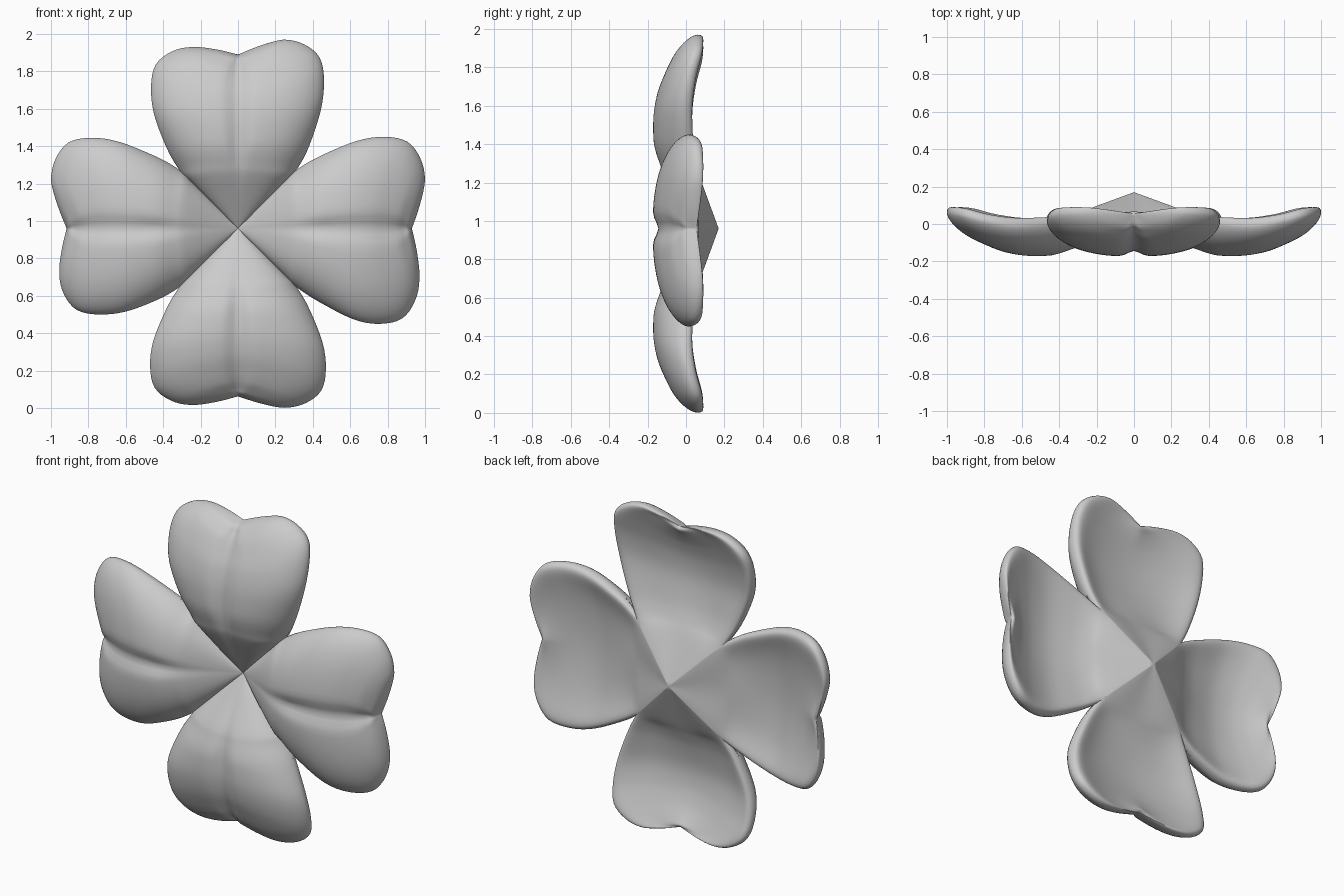
import bpy, bmesh, math

if "Cube" in bpy.data.objects:
    bpy.data.objects.remove(bpy.data.objects["Cube"])

CENTRE_Z = 0.96
# Stations along half a leaf: outline (along, across), midline along,
# midline front y, midline back y, edge front y, edge back y, rim roll
STATIONS = [
    (0.00, 0.00, 0.00, 0.05, 0.17, 0.05, 0.17, 0.00),
    (0.13, 0.13, 0.14, -0.03, 0.112, 0.012, 0.122, 0.00),
    (0.26, 0.265, 0.28, -0.105, 0.053, -0.005, 0.072, 0.00),
    (0.33, 0.325, 0.35, -0.127, 0.022, 0.015, 0.025, 0.05),
    (0.44, 0.385, 0.44, -0.141, -0.008, 0.00, 0.00, 0.07),
    (0.62, 0.452, 0.58, -0.142, -0.032, -0.01, -0.01, 0.08),
    (0.77, 0.47, 0.70, -0.12, -0.025, 0.015, 0.015, 0.07),
    (0.89, 0.445, 0.79, -0.083, 0.00, 0.045, 0.045, 0.07),
    (0.96, 0.36, 0.845, -0.053, 0.025, 0.058, 0.058, 0.06),
    (0.985, 0.25, 0.885, -0.025, 0.048, 0.06, 0.06, 0.05),
    (0.965, 0.12, 0.915, 0.00, 0.066, 0.058, 0.058, 0.025),
    (0.93, 0.00, 0.93, 0.055, 0.055, 0.055, 0.055, 0.00),
]
# Leaves: direction, length scale, then (lobe stretch, lobe width) for - and + side
LEAVES = [
    (90, 1.0, (-0.015, 0.465), (0.025, 0.46)),
    (0, 1.0, (0.015, 0.49), (-0.015, 0.51)),
    (180, 0.985, (-0.015, 0.46), (0.03, 0.485)),
    (270, 0.965, (0.008, 0.47), (-0.007, 0.47)),
]
STEPS, ACROSS = 4, 24


def spline_rows():
    """Catmull-Rom through the stations."""
    rows = []
    n = len(STATIONS)
    for i in range(n - 1):
        p = [STATIONS[max(0, min(n - 1, i + k))] for k in (-1, 0, 1, 2)]
        for j in range(STEPS):
            t = j / STEPS
            rows.append(tuple(0.5 * (2 * b + (c - a) * t + (2*a - 5*b + 4*c - d) * t*t
                                     + (3*b - a - 3*c + d) * t**3)
                              for a, b, c, d in zip(*p)))
    rows.append(STATIONS[-1])
    return rows


def ramp(r):
    t = max(0.0, min(1.0, (r - 0.27) / 0.5))
    return t * t * (3 - 2 * t)


def leaf_point(row, s, leaf, front):
    angle, length, minus, plus = leaf
    r, w, m, fm, back_mid, ef, eb, roll = row
    if r < 0.28 and m < 0.5:
        w = r                      # leaves meet on the diagonals
    if ef > eb or m > 0.4:
        ef = eb = (ef + eb) / 2
    roll = max(0, roll)
    stretch, width = plus if s > 0 else minus
    a = abs(s)
    # in-plane position
    k = ramp(r)
    edge_r = r * (1 + (length - 1) * k) + stretch * k * min(1, w / 0.25)
    edge_w = w * (1 + (width / 0.47 - 1) * k)
    mid = m * (1 + (length - 1) * ramp(m))
    along, across = mid + (edge_r - mid) * a ** 1.5, edge_w * s
    # depth: domed creased front, cupped back with rolled rim
    if front:
        dome = max(0, 1 - a ** 2.6) ** 0.62
        crease = 0.03 * min(1, (r / 0.45) ** 2) * min(1, w / 0.35)
        y = ef + (fm - ef) * dome - crease * dome * (1 - math.exp(-(s / 0.11) ** 2))
    else:
        y = (back_mid + (eb - back_mid) * a * a * (3 - 2 * a)
             + roll * a ** 4 * math.sqrt(max(0, 1 - a ** 10)))
    f = math.radians(angle)
    c, sn = math.cos(f), math.sin(f)
    return (along * c + across * sn, y, CENTRE_Z + along * sn - across * c)


bm = bmesh.new()
rows = spline_rows()
sides = [math.sin(j / ACROSS * math.pi / 2) for j in range(-ACROSS, ACROSS + 1)]
for leaf in LEAVES:
    for front in (True, False):
        grid = [[bm.verts.new(leaf_point(row, s, leaf, front)) for s in sides] for row in rows]
        for g0, g1 in zip(grid, grid[1:]):
            for j in range(len(sides) - 1):
                q = (g0[j], g0[j + 1], g1[j + 1], g1[j])
                bm.faces.new(q if front else q[::-1])

# Weld fronts to backs and leaves to each other
bmesh.ops.remove_doubles(bm, verts=bm.verts, dist=0.0003)
bmesh.ops.dissolve_degenerate(bm, edges=bm.edges, dist=0.0001)
bmesh.ops.recalc_face_normals(bm, faces=bm.faces)
mesh = bpy.data.meshes.new("four_leaf_clover")
bm.to_mesh(mesh)
bm.free()
clover = bpy.data.objects.new("four_leaf_clover", mesh)
bpy.context.collection.objects.link(clover)
bpy.context.view_layer.objects.active = clover
clover.select_set(True)
bpy.ops.object.shade_smooth_by_angle(angle=math.radians(60))
